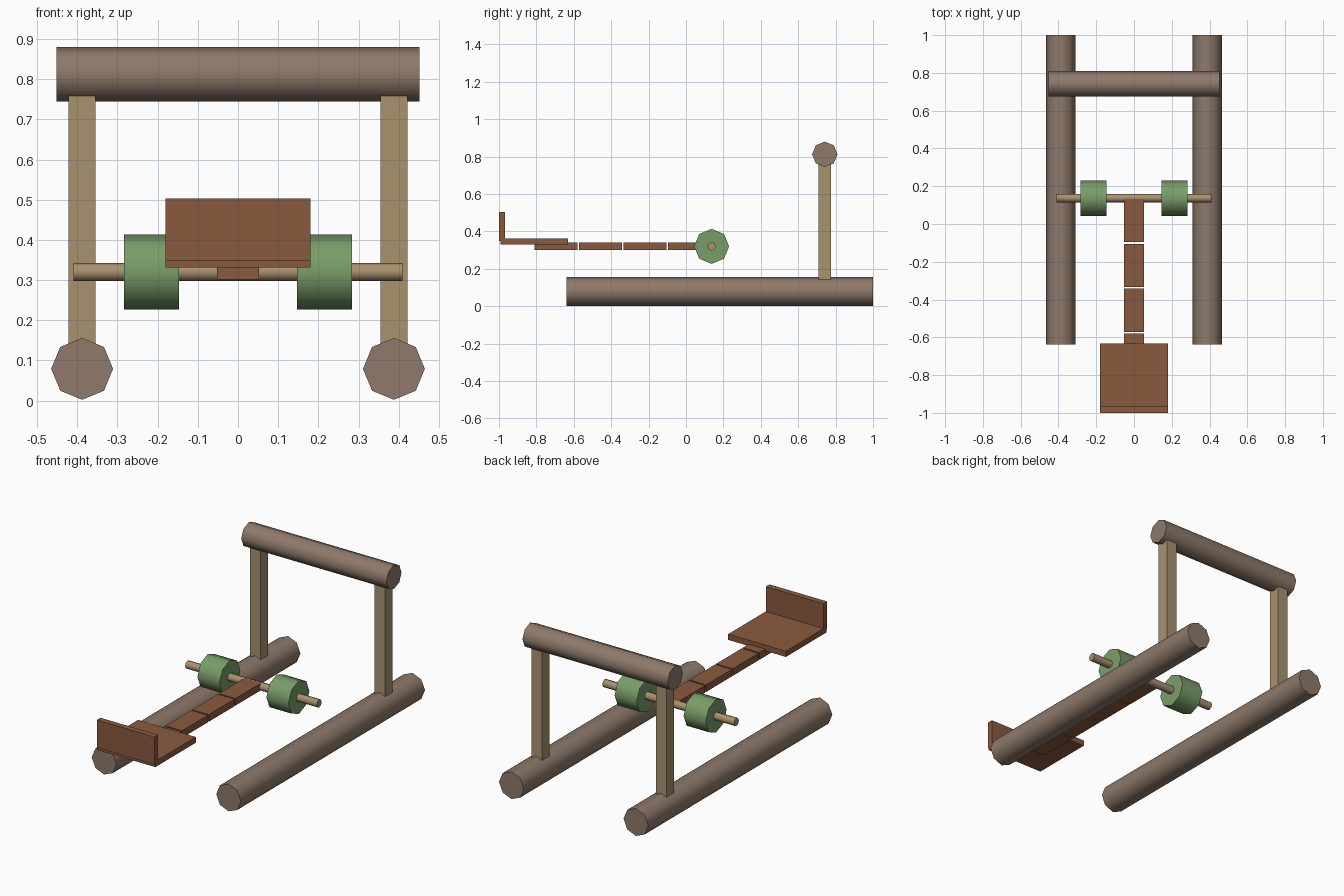
import bpy, bmesh, math
from mathutils import Matrix, Vector

if "Cube" in bpy.data.objects:
    bpy.data.objects.remove(bpy.data.objects["Cube"])


def material(name, rgb):
    m = bpy.data.materials.new(name)
    lin = [((c / 255 + 0.055) / 1.055) ** 2.4 for c in rgb]
    m.diffuse_color = (*lin, 1)
    m.use_nodes = True
    m.node_tree.nodes["Principled BSDF"].inputs["Base Color"].default_value = m.diffuse_color
    return m


LOG = material("log brown", (142, 122, 106))
POST = material("pale timber", (168, 146, 111))
GREEN = material("drum green", (121, 157, 105))
SEAT = material("red brown wood", (138, 90, 62))


def finish(bm, name, mat):
    me = bpy.data.meshes.new(name)
    bm.to_mesh(me)
    bm.free()
    me.materials.append(mat)
    ob = bpy.data.objects.new(name, me)
    bpy.context.collection.objects.link(ob)
    return ob


def box(name, lo, hi, mat):
    lo, hi = Vector(lo), Vector(hi)
    bm = bmesh.new()
    bmesh.ops.create_cube(bm, size=1, matrix=Matrix.Translation((lo + hi) / 2)
                          @ Matrix.Diagonal((*(hi - lo), 1)))
    return finish(bm, name, mat)


def octagon_bar(name, centre, radius, length, axis, mat):
    # eight-sided bar with corners on the axes, smooth sides and sharp ends
    rot = (Matrix.Rotation(math.pi / 2, 4, 'Y') if axis == 'X'
           else Matrix.Rotation(math.pi / 2, 4, 'X'))
    bm = bmesh.new()
    bmesh.ops.create_cone(bm, cap_ends=True, segments=8, radius1=radius,
                          radius2=radius, depth=length,
                          matrix=Matrix.Translation(centre) @ rot)
    ob = finish(bm, name, mat)
    bpy.ops.object.select_all(action='DESELECT')
    ob.select_set(True)
    bpy.context.view_layer.objects.active = ob
    bpy.ops.object.shade_smooth_by_angle(angle=math.radians(60))
    return ob


# mirrored parts: ground logs, posts, drums
for side, s in (("left", -1), ("right", 1)):
    octagon_bar(side + "_ground_log", (s * 0.388, 0.181, 0.079), 0.077, 1.638, 'Y', LOG)
    x = s * 0.388
    box(side + "_post", (x - 0.0335, 0.708, 0.14), (x + 0.0335, 0.775, 0.80), POST)
    octagon_bar(side + "_drum", (s * 0.215, 0.137, 0.32), 0.0935, 0.137, 'X', GREEN)

# crossbeam and axle
octagon_bar("crossbeam", (0, 0.742, 0.812), 0.068, 0.904, 'X', LOG)
octagon_bar("axle", (0, 0.137, 0.32), 0.0225, 0.82, 'X', POST)

# row of planks from the axle to the seat
for i in range(4):
    y = -0.809 + i * 0.2375
    box(f"plank_{i + 1}", (-0.052, y, 0.301), (0.052, y + 0.229, 0.341), SEAT)

# seat and backrest
box("seat", (-0.18, -0.993, 0.331), (0.18, -0.632, 0.363), SEAT)
box("backrest", (-0.18, -1.0, 0.348), (0.18, -0.967, 0.503), SEAT)
